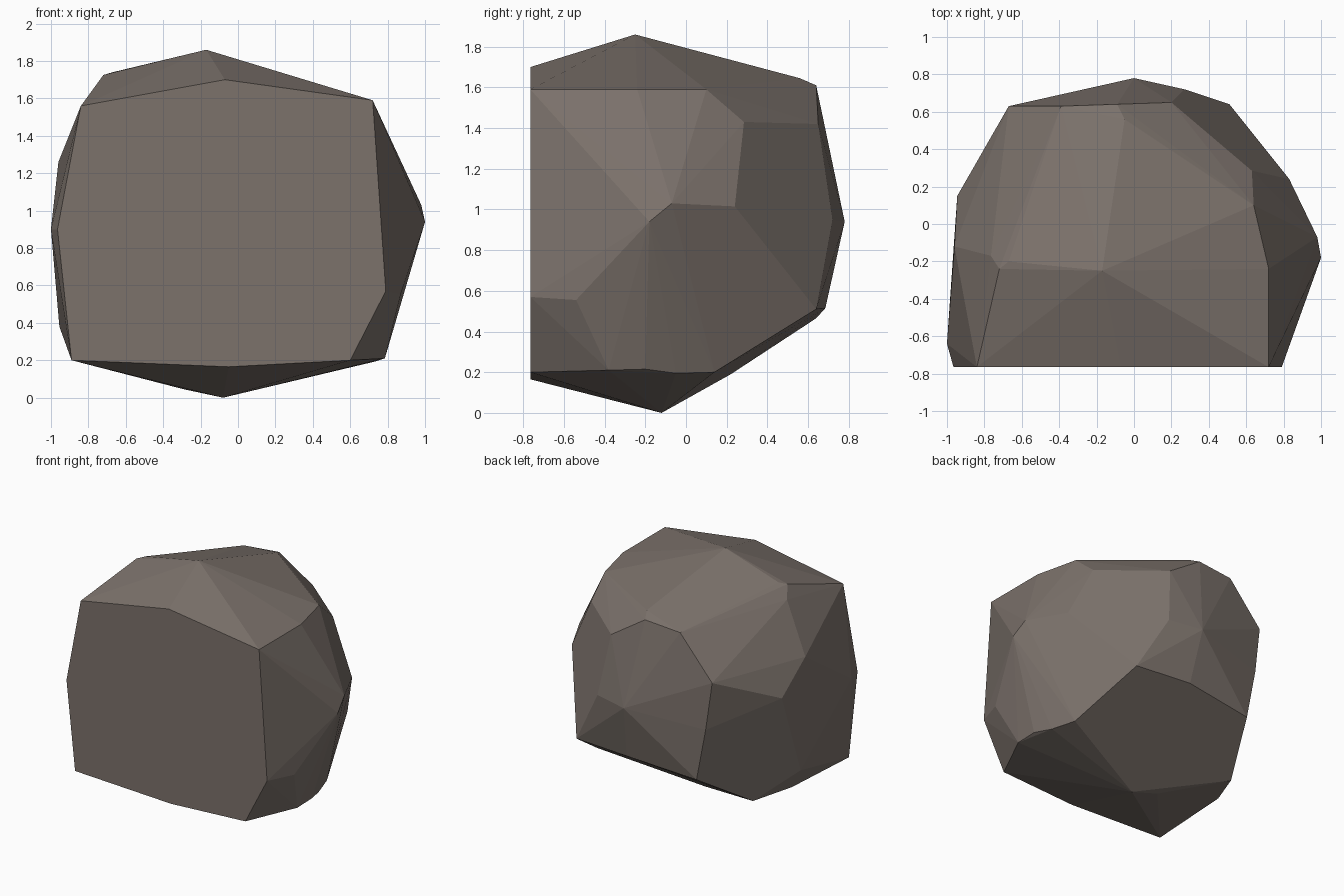
import bpy, bmesh, math

# flat front face: outline in x, z
front = [(-.84, 1.56), (-.07, 1.70), (.72, 1.59), (.79, .57),
         (.60, .20), (-.05, .165), (-.89, .20), (-.965, .90)]
corners = [(x, -.765, z) for x, z in front]

# crown of the rock
corners += [(-.17, -.25, 1.86), (-.67, -.20, 1.74), (-.72, -.24, 1.725),
            (-.765, -.17, 1.64), (.72, -.24, 1.59), (.64, .10, 1.59),
            (-.05, .56, 1.645), (-.09, .64, 1.61), (-.39, .63, 1.585)]

# right flank
corners += [(1.0, -.18, .94), (.98, -.07, 1.03), (.87, -.54, .555),
            (.83, .24, 1.015), (.63, .285, 1.43)]

# back
corners += [(.20, .65, 1.42), (.27, .72, .95), (0, .78, .94),
            (-.67, .63, 1.26), (-.62, .64, .88)]

# left flank
corners += [(-.96, -.12, 1.26), (-.945, .15, 1.03), (-1.0, -.64, .90),
            (-.955, -.07, .38), (-.87, -.08, .22)]

# sloping underside
corners += [(.51, .64, .51), (.04, .685, .515), (-.54, .64, .465),
            (-.74, .22, .19), (-.29, -.08, .045), (-.08, -.12, 0),
            (.68, .14, .20), (.74, -.05, .195), (.785, -.20, .215), (.785, -.38, .21)]

# wrap the corners in a faceted hull
bm = bmesh.new()
for c in corners:
    bm.verts.new(c)
hull = bmesh.ops.convex_hull(bm, input=bm.verts)
loose = {v for v in bm.verts if not v.link_faces}
bmesh.ops.delete(bm, geom=list(loose), context='VERTS')
bmesh.ops.dissolve_limit(bm, angle_limit=math.radians(2),
                         verts=bm.verts, edges=bm.edges)
bmesh.ops.recalc_face_normals(bm, faces=bm.faces)

mesh = bpy.data.meshes.new("boulder")
bm.to_mesh(mesh)
bm.free()
stone = bpy.data.materials.new("grey brown stone")
stone.diffuse_color = (.20, .168, .148, 1)
mesh.materials.append(stone)
boulder = bpy.data.objects.new("boulder", mesh)
bpy.context.collection.objects.link(boulder)
